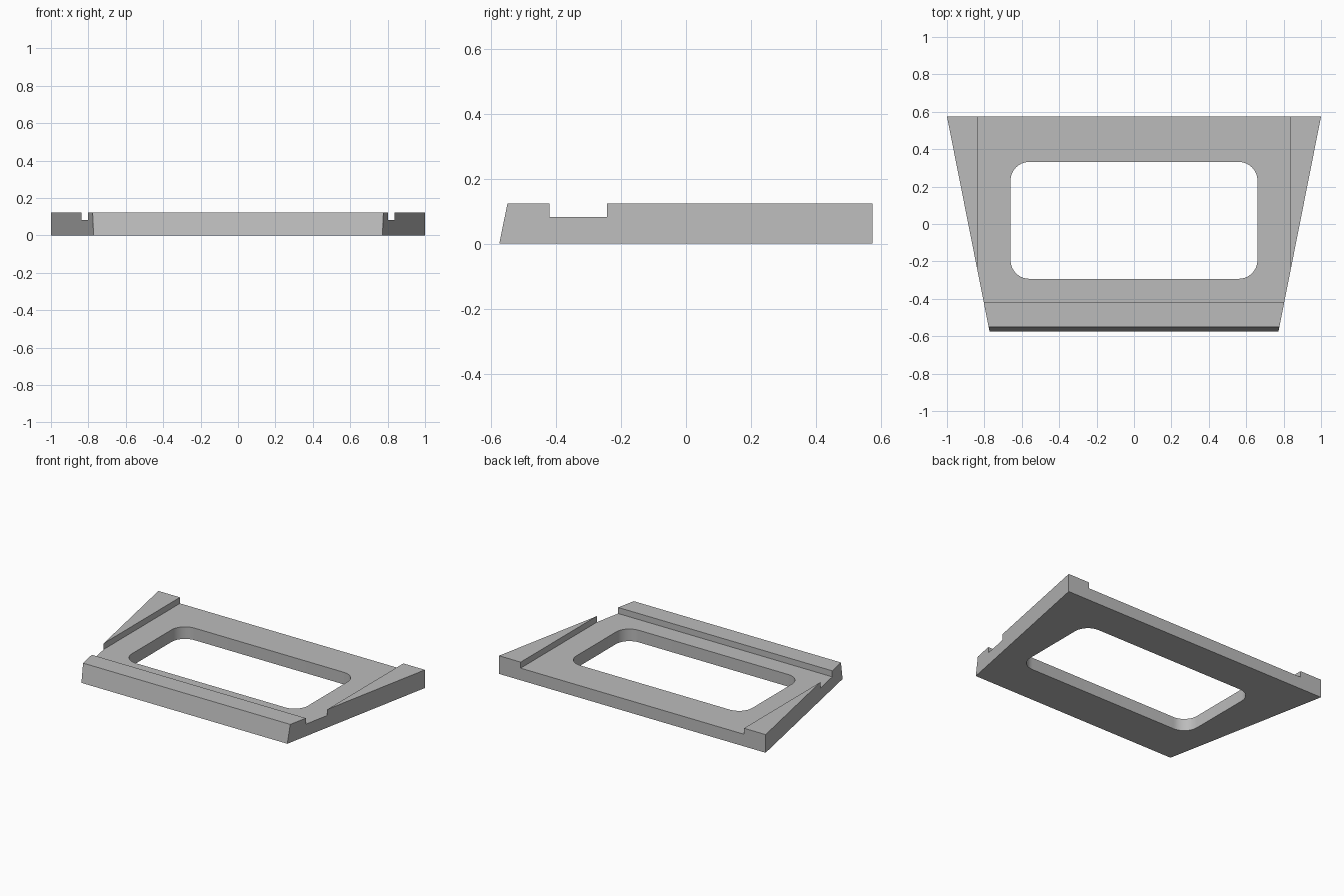
import bpy, bmesh, math

if "Cube" in bpy.data.objects:
    bpy.data.objects.remove(bpy.data.objects["Cube"], do_unlink=True)

HEIGHT, FLOOR = 0.123, 0.082
BACK, FRONT, FRONT_TOP = 0.575, -0.575, -0.55

grey = bpy.data.materials.new("plain grey")
grey.use_nodes = True
grey.diffuse_color = (0.5, 0.5, 0.5, 1)
grey.node_tree.nodes["Principled BSDF"].inputs["Base Color"].default_value = (0.5, 0.5, 0.5, 1)


def half_width(y):
    """Half width of the tapered plate at depth y."""
    return 1 - 0.198 * (BACK - y)


def loft(name, low, high, z0, z1):
    """Solid between two matching outlines."""
    bm = bmesh.new()
    a = [bm.verts.new((x, y, z0)) for x, y in low]
    b = [bm.verts.new((x, y, z1)) for x, y in high]
    bm.faces.new(a[::-1])
    bm.faces.new(b)
    for i in range(len(a)):
        j = (i + 1) % len(a)
        bm.faces.new((a[i], a[j], b[j], b[i]))
    bmesh.ops.recalc_face_normals(bm, faces=bm.faces)
    mesh = bpy.data.meshes.new(name)
    bm.to_mesh(mesh)
    bm.free()
    mesh.materials.append(grey)
    obj = bpy.data.objects.new(name, mesh)
    bpy.context.collection.objects.link(obj)
    return obj


def trapezoid(front):
    f, b = half_width(front), half_width(BACK)
    return [(-f, front), (f, front), (b, BACK), (-b, BACK)]


def rectangle(x, y0, y1):
    return [(-x, y0), (x, y0), (x, y1), (-x, y1)]


def rounded_rectangle(x, y0, y1, r, steps=10):
    centres = [(x - r, y1 - r), (r - x, y1 - r), (r - x, y0 + r), (x - r, y0 + r)]
    points = []
    for k, (cx, cy) in enumerate(centres):
        for i in range(steps + 1):
            t = math.pi / 2 * (k + i / steps)
            points.append((cx + r * math.cos(t), cy + r * math.sin(t)))
    return points


# Tapered plate with a sloping front edge
plate = loft("frame_plate", trapezoid(FRONT), trapezoid(FRONT_TOP), 0, HEIGHT)

# Shallow recess open at the back, and the rounded window opening
recess = rectangle(0.838, -0.42, 0.8)
window = rounded_rectangle(0.66, -0.293, 0.332, 0.1)
cutters = [loft("recess_cutter", recess, recess, FLOOR, 0.3),
           loft("window_cutter", window, window, -0.1, 0.4)]

bpy.context.view_layer.objects.active = plate
plate.select_set(True)
for cutter in cutters:
    cutter.hide_render = True
    mod = plate.modifiers.new(cutter.name, "BOOLEAN")
    mod.operation = "DIFFERENCE"
    mod.solver = "EXACT"
    mod.object = cutter
    bpy.ops.object.modifier_apply(modifier=mod.name)
    bpy.data.objects.remove(cutter, do_unlink=True)

bpy.ops.object.shade_smooth_by_angle(angle=math.radians(30))
